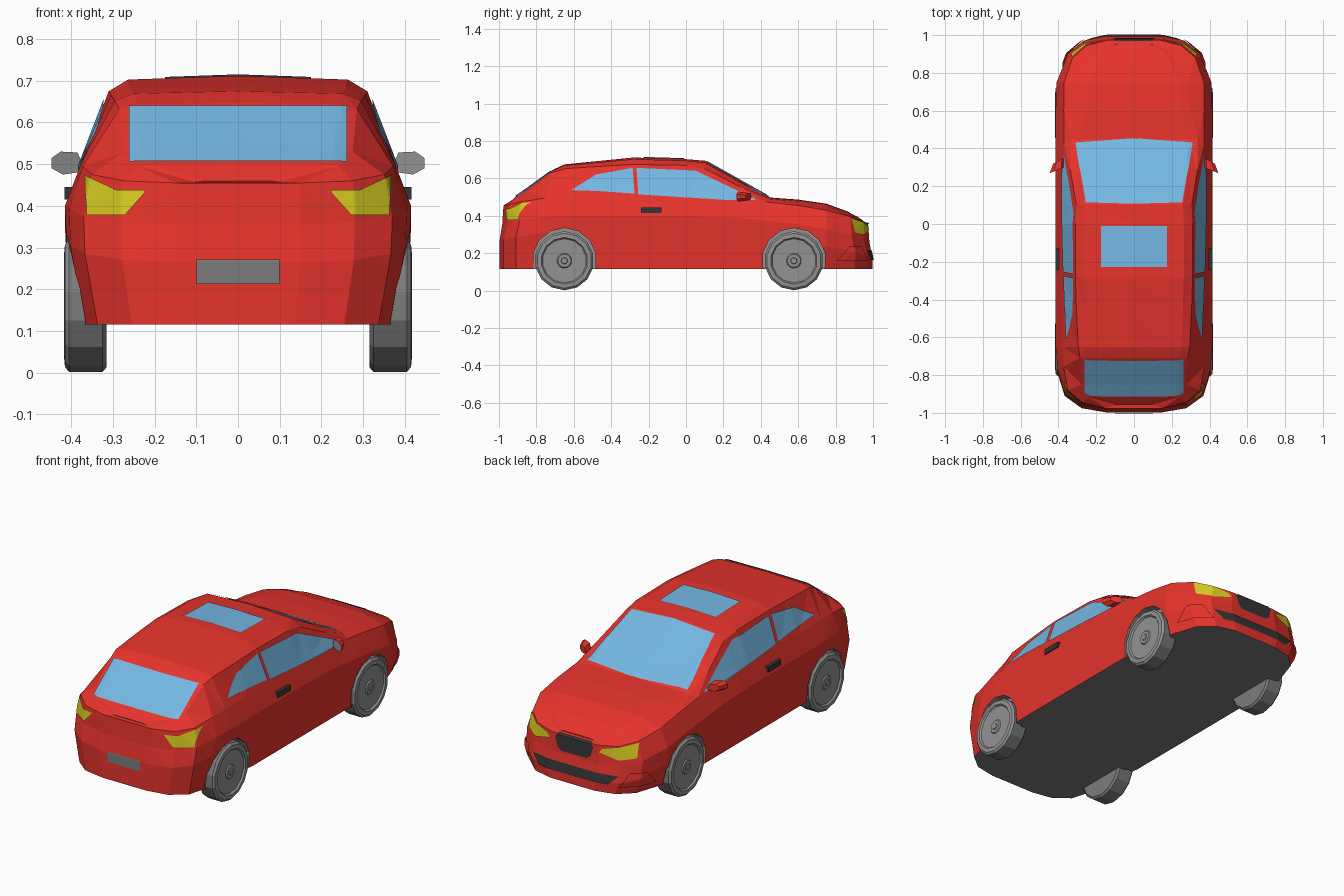
import bpy, bmesh, math
from mathutils import Vector
from mathutils.bvhtree import BVHTree

if "Cube" in bpy.data.objects:
    bpy.data.objects.remove(bpy.data.objects["Cube"])


def material(name, r, g, b):
    m = bpy.data.materials.new(name)
    m.diffuse_color = (r, g, b, 1)
    m.use_nodes = True
    m.node_tree.nodes["Principled BSDF"].inputs["Base Color"].default_value = m.diffuse_color
    return m


RED = material("red paint", .80, .033, .025)
GLASS = material("blue glass", .175, .47, .76)
YELLOW = material("yellow lamp", .68, .60, .015)
BLACK = material("black trim", .035, .035, .035)
GREY = material("dark grey", .20, .20, .20)
RIM = material("rim grey", .29, .29, .29)


def finish(name, bm, mats, mirror=False):
    bmesh.ops.recalc_face_normals(bm, faces=bm.faces)
    me = bpy.data.meshes.new(name)
    bm.to_mesh(me)
    for m in mats:
        me.materials.append(m)
    ob = bpy.data.objects.new(name, me)
    bpy.context.collection.objects.link(ob)
    if mirror:
        mod = ob.modifiers.new("mirror", 'MIRROR')
        mod.use_mirror_merge = False
    return ob


# Body stations, tail to nose:
# y low, y top, half width, belt x, belt z, roof edge x, roof edge z, roof z
STATIONS = [
    (-.997, -.955, .15, .15, .455, .10, .457, .46),
    (-.975, -.915, .28, .275, .46, .24, .495, .50),
    (-.91, -.85, .37, .35, .475, .275, .53, .545),
    (-.80, -.71, .405, .372, .495, .285, .632, .647),
    (-.65, -.65, .415, .377, .50, .295, .652, .675),
    (-.45, -.45, .415, .377, .50, .305, .665, .695),
    (-.28, -.28, .415, .377, .50, .31, .675, .712),
    (0, 0, .415, .377, .50, .31, .67, .703),
    (.10, .10, .415, .377, .497, .305, .652, .695),
    (.28, .28, .415, .375, .49, .335, .56, .594),
    (.40, .45, .415, .37, .475, .335, .49, .498),
    (.60, .60, .415, .372, .455, .30, .478, .487),
    (.75, .75, .41, .37, .43, .28, .455, .465),
    (.90, .86, .355, .325, .395, .22, .415, .425),
    (.97, .92, .27, .25, .37, .18, .385, .393),
    (.997, .95, .15, .14, .36, .10, .367, .372),
]
bm = bmesh.new()
rings = []
for yl, yt, w, xb, zb, xr, ze, zr in STATIONS:
    sill = .975 if abs(yl) < .62 else .91      # the ends tuck in at the bottom
    half = [(sill * w, yl, .115), (.992 * w, yl, zb - .19),
            (w, .65 * yl + .35 * yt, zb - .10), (xb, (yl + yt) / 2, zb),
            (xr, yt, ze), (.85 * xr, yt, zr - .25 * (zr - ze))]
    ring = half + [(0, yt, zr)] + [(-x, y, z) for x, y, z in reversed(half)]
    rings.append([bm.verts.new(p) for p in ring])
for a, b in zip(rings, rings[1:]):
    for i in range(12):
        bm.faces.new((a[i], a[i + 1], b[i + 1], b[i]))
    bm.faces.new((a[12], a[0], b[0], b[12])).material_index = 1   # underside
for r in (rings[0], rings[-1]):
    for i in range(5):
        bm.faces.new((r[i], r[i + 1], r[11 - i], r[12 - i]))
    bm.faces.new((r[5], r[6], r[7]))
# split quads now so that the panels follow exactly the drawn triangles
bmesh.ops.triangulate(bm, faces=bm.faces)
bmesh.ops.recalc_face_normals(bm, faces=bm.faces)
tree = BVHTree.FromBMesh(bm)
body = finish("body", bm, [RED, GREY, RIM])


def lathe(name, profile, mats, pick, y, z, sides):
    """Turn an (x, radius) profile around the axle."""
    bm = bmesh.new()
    loops = []
    for x, r in profile:
        loops.append([bm.verts.new((x, y + r * math.cos(2 * math.pi * (k + .5) / sides),
                                    z + r * math.sin(2 * math.pi * (k + .5) / sides)))
                      for k in range(sides)])
    for j, (a, b) in enumerate(zip(loops, loops[1:])):
        for k in range(sides):
            n = (k + 1) % sides
            bm.faces.new((a[k], a[n], b[n], b[k])).material_index = pick(j)
    bm.faces.new(loops[0]).material_index = pick(0)
    bm.faces.new(loops[-1]).material_index = pick(len(profile))
    return finish(name, bm, mats, True)


# Wheels and the arches cut for them
for label, y in (("rear", -.65), ("front", .577)):
    lathe(label + "_wheels",
          [(.315, .147), (.325, .158), (.405, .158), (.415, .147), (.417, .125), (.408, .118),
           (.406, .04), (.412, .035), (.412, .018), (.416, .015)],
          [GREY, RIM], lambda j: 0 if j < 2 else 1, y, .16, 14)
    cutter = lathe(label + "_arch_cutter", [(.362, .17), (.52, .17)],
                   [RIM], lambda j: 0, y, .165, 14)
    cutter.hide_render = True
    cutter.display_type = 'WIRE'
    cut = body.modifiers.new(label + " arch", 'BOOLEAN')
    cut.operation = 'DIFFERENCE'
    cut.solver = 'EXACT'
    cut.object = cutter
    cut.material_mode = 'TRANSFER'


def along(pts, t):
    s = t * (len(pts) - 1)
    i = min(int(s), len(pts) - 2)
    return Vector(pts[i]).lerp(Vector(pts[i + 1]), s - i)


RAYS = {
    "side": lambda p: (Vector((2, p.x, p.y)), Vector((-1, 0, 0))),
    "tail": lambda p: (Vector((p.x, -2, p.y)), Vector((0, 1, 0))),
    "nose": lambda p: (Vector((p.x, 2, p.y)), Vector((0, -1, 0))),
    "top": lambda p: (Vector((p.x, p.y, 2)), Vector((0, 0, -1))),
}


def panel(name, mat, view, low, high, mirror=False, lift=.005, n=36, m=16):
    """Thin plate between two outlines, laid onto the body surface."""
    bm = bmesh.new()
    grid = []
    for i in range(n + 1):
        row = []
        for j in range(m + 1):
            p = along(low, i / n).lerp(along(high, i / n), j / m)
            hit, normal, _, _ = tree.ray_cast(*RAYS[view](p))
            row.append(bm.verts.new(hit + normal * lift) if hit else None)
        grid.append(row)
    for i in range(n):
        for j in range(m):
            q = (grid[i][j], grid[i + 1][j], grid[i + 1][j + 1], grid[i][j + 1])
            if all(q):
                bm.faces.new(q)
    bmesh.ops.remove_doubles(bm, verts=bm.verts, dist=1e-5)
    return finish(name, bm, [mat], mirror)


# Glass
panel("rear_window", GLASS, "tail", [(-.26, .503), (.26, .503)], [(-.26, .637), (.26, .637)])
panel("windscreen", GLASS, "top", [(-.31, .43), (0, .452), (.31, .43)],
      [(-.255, .112), (0, .105), (.255, .112)])
panel("sunroof", GLASS, "top", [(-.175, -.228), (.175, -.228)], [(-.175, -.012), (.175, -.012)])
panel("rear_side_windows", GLASS, "side", [(-.61, .535), (-.46, .53), (-.275, .517)],
      [(-.61, .538), (-.48, .62), (-.285, .655)], True)
panel("front_side_windows", GLASS, "side", [(-.255, .513), (.22, .483), (.37, .483)],
      [(-.265, .655), (.05, .64), (.37, .488)], True)

# Lamps, plate, grille and lower bumper
panel("tail_lamps", YELLOW, "tail", [(.222, .432), (.27, .378), (.36, .378)],
      [(.222, .437), (.29, .438), (.363, .472)], True)
panel("head_lamps", YELLOW, "nose", [(.15, .325), (.25, .298), (.33, .31)],
      [(.165, .345), (.25, .365), (.328, .388)], True)
panel("number_plate", GREY, "tail", [(-.10, .213), (.10, .213)], [(-.10, .27), (.10, .27)])
panel("grille", BLACK, "nose", [(-.10, .29), (-.075, .275), (.075, .275), (.10, .29)],
      [(-.118, .345), (-.10, .362), (.10, .362), (.118, .345)])
panel("lower_intake", BLACK, "nose", [(-.21, .165), (.21, .165)], [(-.265, .215), (.265, .215)])
panel("bumper_fins", RED, "side", [(.80, .16), (.97, .16)], [(.87, .235), (.93, .235)], True, .009)

# Door handles
bm = bmesh.new()
bmesh.ops.create_cube(bm, size=1)
for v in bm.verts:
    v.co = (.400 + v.co.x * .032, -.185 + v.co.y * .11, .43 + v.co.z * .03)
finish("door_handles", bm, [BLACK], True)

# Wing mirrors: tapered shell with a grey glass facing the tail
outline = [(.372, .50), (.385, .528), (.425, .53), (.447, .515), (.447, .49), (.42, .475), (.385, .48)]
bm = bmesh.new()
back = [bm.verts.new((x, .30 - .4 * (x - .37), z)) for x, z in outline]
front = [bm.verts.new((.372 + (x - .372) * .75, .35 - .4 * (x - .37), .503 + (z - .503) * .7))
         for x, z in outline]
bm.faces.new(back).material_index = 1
bm.faces.new(front)
for i in range(len(outline)):
    k = (i + 1) % len(outline)
    bm.faces.new((back[i], back[k], front[k], front[i]))
finish("wing_mirrors", bm, [RED, RIM], True)
